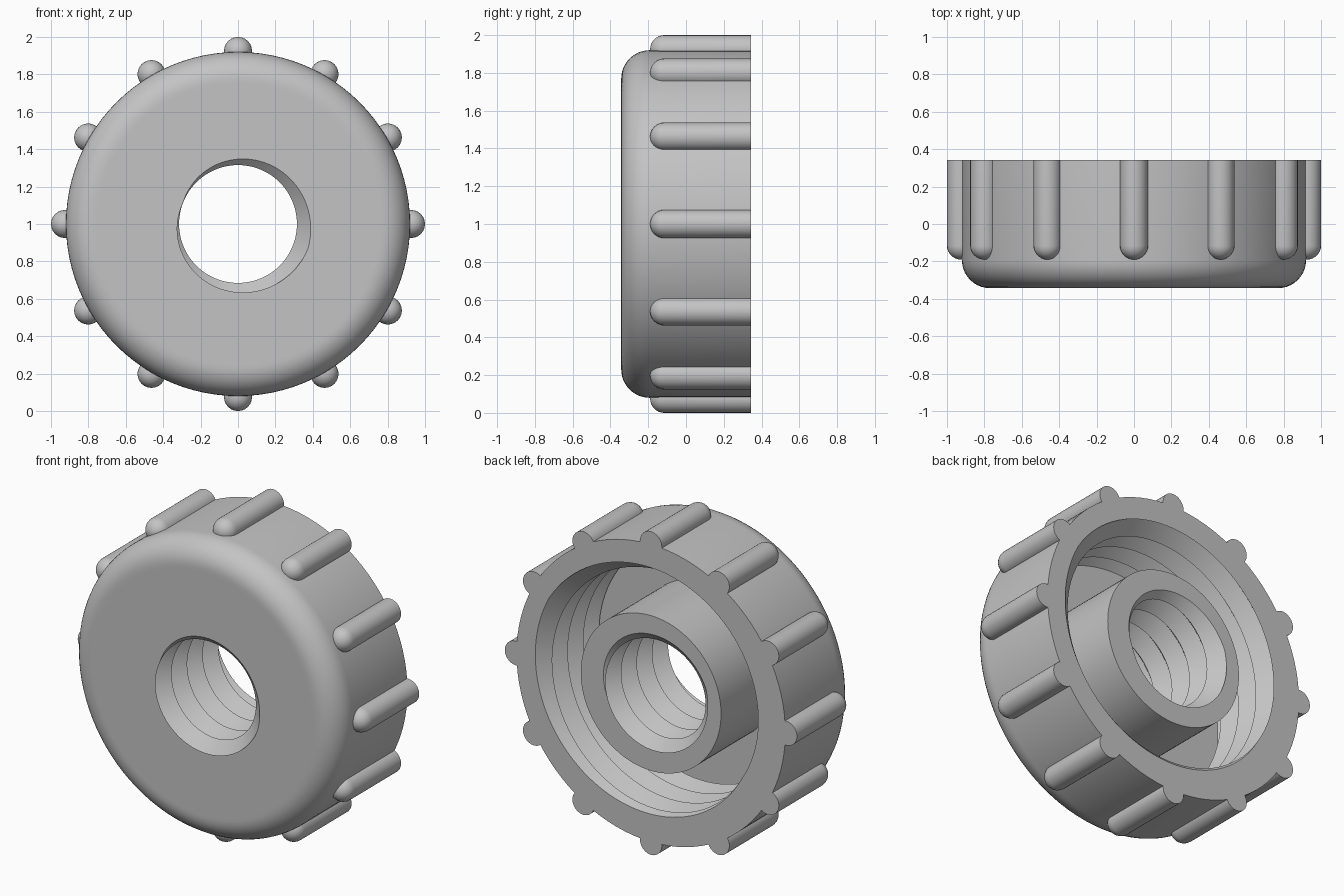
import bpy, bmesh, math
from mathutils import Matrix, Vector

cube = bpy.data.objects.get("Cube")
if cube:
    bpy.data.objects.remove(cube, do_unlink=True)

HALF = 0.343          # half the depth along y
PITCH = 0.1525        # thread pitch
FLOOR = -0.2          # inner face of the front wall
OUTER, FILLET = 0.92, 0.15
SEGMENTS = 96
TAU = math.tau

grey = bpy.data.materials.new("light_grey")
grey.use_nodes = True
grey.diffuse_color = (0.55, 0.55, 0.55, 1)
grey.node_tree.nodes["Principled BSDF"].inputs["Base Color"].default_value = (0.55, 0.55, 0.55, 1)


def finish(bm, name):
    bmesh.ops.remove_doubles(bm, verts=bm.verts[:], dist=1e-5)
    bmesh.ops.recalc_face_normals(bm, faces=bm.faces[:])
    mesh = bpy.data.meshes.new(name)
    bm.to_mesh(mesh)
    bm.free()
    mesh.materials.append(grey)
    obj = bpy.data.objects.new(name, mesh)
    bpy.context.collection.objects.link(obj)
    bpy.ops.object.select_all(action='DESELECT')
    obj.select_set(True)
    bpy.context.view_layer.objects.active = obj
    bpy.ops.object.shade_smooth_by_angle(angle=math.radians(30))
    return obj


def thread(phi, start, end, crest, depth, widest, y_ref):
    """Radius and y of a V thread along one angle, from start to end."""
    turn = (phi - widest) / TAU
    points = []
    first = math.floor(2 * (start - y_ref) / PITCH) - 4
    last = math.ceil(2 * (end - y_ref) / PITCH) + 4
    for k in range(first, last + 1):
        y = min(max(y_ref + PITCH * (k / 2 - turn), start), end)
        t = turn + (y - y_ref) / PITCH
        points.append((crest + depth * abs(2 * (t % 1) - 1), y))
    return points


def section(phi):
    """Closed cross-section of the cap at one angle."""
    pts = thread(phi, -HALF, HALF, 0.315, 0.082, math.radians(-20), -HALF)
    pts += [(0.48, HALF), (0.48, FLOOR)]
    pts += thread(phi, FLOOR, HALF, 0.72, 0.085, math.radians(30), HALF)
    pts.append((OUTER, HALF))
    for i in range(11):
        a = math.pi / 2 * i / 10
        pts.append((OUTER - FILLET + FILLET * math.cos(a),
                    -HALF + FILLET - FILLET * math.sin(a)))
    pts.append((OUTER - FILLET - 0.02, -HALF))
    return pts


# Cap body: rounded shell, central tube and both threads
bm = bmesh.new()
columns = []
for i in range(SEGMENTS + 1):
    phi = TAU * i / SEGMENTS
    columns.append([bm.verts.new((r * math.cos(phi), y, 1 + r * math.sin(phi)))
                    for r, y in section(phi)])
for a, b in zip(columns, columns[1:]):
    for j in range(len(a)):
        n = (j + 1) % len(a)
        bm.faces.new((a[j], a[n], b[n], b[j]))
finish(bm, "threaded_cap")

# Grip ribs: round bars with a domed front end
RIB, SIDES = 0.075, 24
for n in range(12):
    angle = TAU * n / 12
    centre = Vector((0.925 * math.cos(angle), 0, 1 + 0.925 * math.sin(angle)))
    bm = bmesh.new()
    rings = [(RIB, HALF)]
    for i in range(8):
        a = math.pi / 2 * i / 8
        rings.append((RIB * math.cos(a), -0.19 + RIB - RIB * math.sin(a)))
    loops = [[bm.verts.new(centre + Vector((r * math.cos(TAU * s / SIDES), y,
                                            r * math.sin(TAU * s / SIDES))))
              for s in range(SIDES)] for r, y in rings]
    for lo, hi in zip(loops, loops[1:]):
        for s in range(SIDES):
            t = (s + 1) % SIDES
            bm.faces.new((lo[s], lo[t], hi[t], hi[s]))
    bm.faces.new(loops[0])
    tip = bm.verts.new(centre + Vector((0, -0.19, 0)))
    for s in range(SIDES):
        bm.faces.new((loops[-1][s], loops[-1][(s + 1) % SIDES], tip))
    finish(bm, f"grip_rib_{n + 1}")
